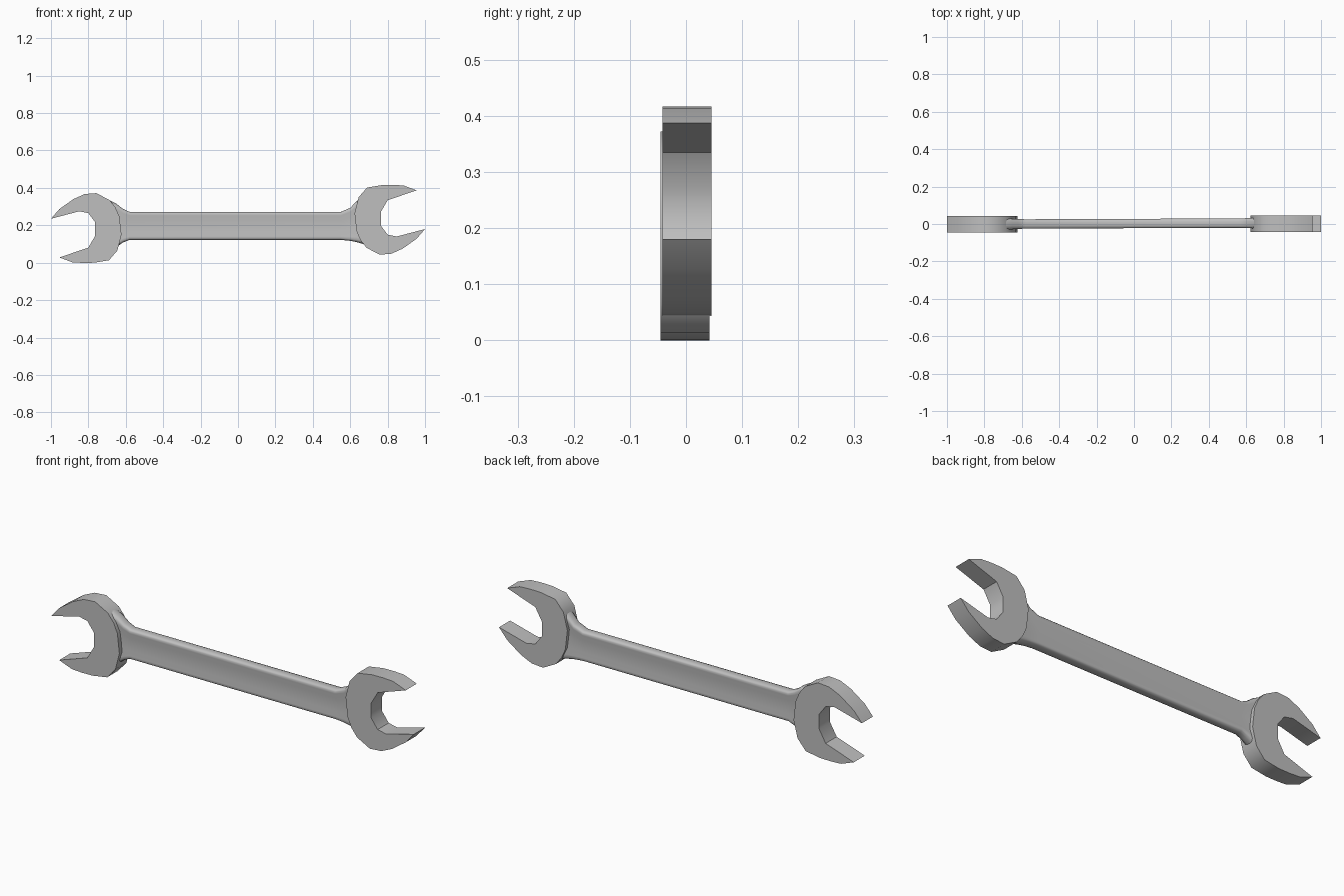
import bpy, bmesh, math

if "Cube" in bpy.data.objects:
    bpy.data.objects.remove(bpy.data.objects["Cube"])

# Single metal colour
steel = bpy.data.materials.new("steel grey")
steel.use_nodes = True
colour = (0.52, 0.52, 0.52, 1)
steel.diffuse_color = colour
steel.node_tree.nodes["Principled BSDF"].inputs["Base Color"].default_value = colour

MID_Z = 0.2075


def finish(name, bm, angle):
    bmesh.ops.recalc_face_normals(bm, faces=bm.faces)
    mesh = bpy.data.meshes.new(name)
    bm.to_mesh(mesh)
    bm.free()
    mesh.materials.append(steel)
    obj = bpy.data.objects.new(name, mesh)
    bpy.context.collection.objects.link(obj)
    bpy.ops.object.select_all(action="DESELECT")
    obj.select_set(True)
    bpy.context.view_layer.objects.active = obj
    bpy.ops.object.shade_smooth_by_angle(angle=math.radians(angle))
    return obj


# Open jaw outline, listed from the upper tip around the back to the lower tip
JAW = [(0.955, 0.387), (0.885, 0.413), (0.83, 0.416), (0.77, 0.415),
       (0.69, 0.402), (0.645, 0.35), (0.623, 0.265), (0.634, 0.168),
       (0.655, 0.12), (0.687, 0.08), (0.757, 0.043), (0.82, 0.048),
       (0.88, 0.075), (0.955, 0.128), (1.0, 0.18),
       (0.848, 0.14), (0.80, 0.15), (0.764, 0.198), (0.764, 0.272),
       (0.80, 0.334)]


def head(name, side, y_mid):
    # The second head is the first one turned half way round in the front plane
    bm = bmesh.new()
    verts = [bm.verts.new((side * x, y_mid - 0.0435, MID_Z + side * (z - MID_Z)))
             for x, z in JAW]
    face = bm.faces.new(verts)
    new = bmesh.ops.extrude_face_region(bm, geom=[face])["geom"]
    moved = [g for g in new if isinstance(g, bmesh.types.BMVert)]
    bmesh.ops.translate(bm, verts=moved, vec=(0, 0.087, 0))
    return finish(name, bm, 40)


head("left_jaw_head", 1, 0.0015)
head("right_jaw_head", -1, -0.0015)

# Handle stations: x, lower z, upper z, half thickness
STATIONS = [(-0.69, 0.07, 0.335, 0.03), (-0.65, 0.083, 0.315, 0.028),
            (-0.615, 0.108, 0.288, 0.026), (-0.58, 0.122, 0.272, 0.025),
            (0.55, 0.122, 0.272, 0.025), (0.60, 0.117, 0.293, 0.026),
            (0.635, 0.11, 0.33, 0.028), (0.67, 0.10, 0.355, 0.03)]

# Half of the cross-section: rounded rims with a shallow dished face
HALF = [(-1, 0.35), (-0.96, 0.8), (-0.88, 1), (-0.75, 0.98), (-0.4, 0.87),
        (0, 0.83), (0.4, 0.87), (0.75, 0.98), (0.88, 1), (0.96, 0.8), (1, 0.35)]
SECTION = HALF + [(-h, -t) for h, t in HALF]

bm = bmesh.new()
rings = []
for x, low, high, thick in STATIONS:
    centre, half = (low + high) / 2, (high - low) / 2
    rings.append([bm.verts.new((x, 0.0025 + 0.004 * x + t * thick, centre + h * half))
                  for h, t in SECTION])
for a, b in zip(rings, rings[1:]):
    for i in range(len(a)):
        j = (i + 1) % len(a)
        bm.faces.new((a[i], a[j], b[j], b[i]))
bm.faces.new(rings[0])
bm.faces.new(rings[-1])
finish("handle", bm, 50)
